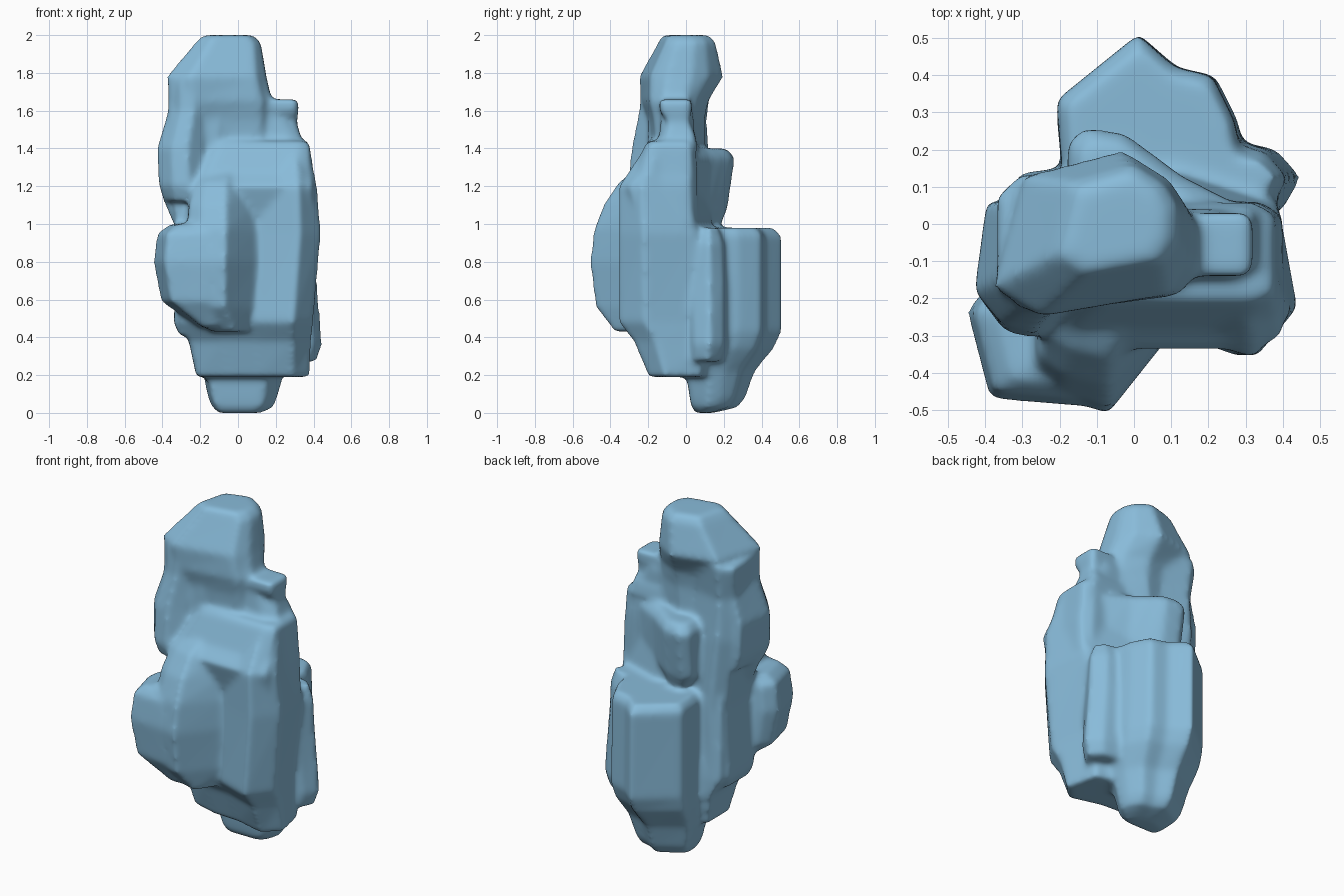
import bpy
import bmesh

if "Cube" in bpy.data.objects:
    bpy.data.objects.remove(bpy.data.objects["Cube"], do_unlink=True)

# One blue stone material
stone = bpy.data.materials.new("blue stone")
stone.use_nodes = True
colour = (0.25, 0.50, 0.70, 1)
stone.diffuse_color = colour
stone.node_tree.nodes["Principled BSDF"].inputs["Base Color"].default_value = colour


def make_column(name, outline, levels):
    """Loft a plan outline through levels of (z, left, right, front, back)."""
    xs = [p[0] for p in outline]
    ys = [p[1] for p in outline]
    width, depth = max(xs) - min(xs), max(ys) - min(ys)
    bm = bmesh.new()
    rings = []
    for z, left, right, front, back in levels:
        ring = []
        for x, y in outline:
            u = (x - min(xs)) / width
            v = (y - min(ys)) / depth
            ring.append(bm.verts.new((left + u * (right - left),
                                      front + v * (back - front), z)))
        rings.append(ring)
    bm.faces.new(list(reversed(rings[0])))
    bm.faces.new(rings[-1])
    count = len(outline)
    for low, high in zip(rings, rings[1:]):
        for i in range(count):
            j = (i + 1) % count
            bm.faces.new((low[i], low[j], high[j], high[i]))
    bmesh.ops.recalc_face_normals(bm, faces=bm.faces[:])
    mesh = bpy.data.meshes.new(name)
    bm.to_mesh(mesh)
    bm.free()
    obj = bpy.data.objects.new(name, mesh)
    bpy.context.collection.objects.link(obj)
    return obj


# Outline corners run anticlockwise from the front left
block = [(.1, 0), (.9, 0), (1, .1), (1, .9), (.9, 1), (.1, 1), (0, .9), (0, .1)]

parts = []

# Tall stone at the back with a sloping cap
parts.append(make_column(
    "tall_stone",
    [(-.42, -.17), (-.28, -.25), (.1, -.19), (.16, -.1),
     (.16, .03), (.1, .12), (-.04, .2), (-.33, .13)],
    [(.9, -.3, .1, -.2, .08), (1.12, -.4, .15, -.2, .09),
     (1.4, -.42, .18, -.2, .1), (1.55, -.38, .18, -.21, .1),
     (1.65, -.37, .18, -.24, .12), (1.78, -.38, .15, -.25, .2),
     (1.96, -.23, .12, -.15, .16), (2, -.19, .08, -.13, .13)]))

# Upright edge of the tall stone, hanging lower at the front
parts.append(make_column(
    "tall_stone_edge",
    [(-.43, -.18), (-.36, -.28), (-.28, -.3), (-.2, -.22), (-.2, .05), (-.4, .08)],
    [(1.12, -.39, -.22, -.28, .05), (1.2, -.42, -.18, -.31, .06),
     (1.4, -.43, -.18, -.29, .06), (1.6, -.37, -.16, -.25, .06),
     (1.75, -.37, -.16, -.24, .06)]))

# Ridge running down under the tall stone
parts.append(make_column(
    "back_ridge",
    [(-.33, -.16), (-.05, -.16), (-.05, .1), (-.26, .13), (-.33, .07)],
    [(.41, -.31, -.08, -.16, .1), (.48, -.34, -.05, -.16, .14),
     (.9, -.32, -.05, -.2, .14), (1.3, -.36, -.1, -.2, .13),
     (1.55, -.36, -.1, -.2, .11), (1.75, -.37, -.1, -.16, .14)]))

# Broad main stone at the front
parts.append(make_column(
    "main_stone",
    [(-.3, -.2), (-.1, -.27), (.1, -.28), (.32, -.35),
     (.43, -.22), (.38, .05), (.1, .14), (-.3, .1)],
    [(.19, -.22, .38, -.2, .14), (.38, -.26, .39, -.28, .18),
     (.48, -.32, .4, -.36, .18), (.95, -.31, .44, -.36, .15),
     (1.2, -.24, .42, -.36, .1), (1.42, -.14, .38, -.21, .06),
     (1.45, -.1, .34, -.15, .04)]))

# Sloping top of the main stone, ending in a step
parts.append(make_column(
    "main_stone_top", block,
    [(1, -.22, .4, -.28, .06), (1.2, -.24, .4, -.34, .06),
     (1.27, -.22, .39, -.28, .06), (1.41, -.15, .38, -.22, .05),
     (1.44, -.14, .37, -.2, .04)]))

# Upright ridge on the front
parts.append(make_column(
    "front_ridge",
    [(-.27, -.4), (-.2, -.46), (-.07, -.5), (.1, -.28), (.05, -.1), (-.27, -.1)],
    [(.43, -.14, .08, -.38, -.1), (.56, -.27, .1, -.48, -.1),
     (.8, -.28, .11, -.51, -.1), (.97, -.27, .11, -.49, -.1),
     (1.1, -.26, .1, -.44, -.1), (1.22, -.23, .08, -.36, -.1),
     (1.28, -.18, .06, -.28, -.1)]))

# Lobe on the right of the ridge
parts.append(make_column(
    "side_lobe",
    [(-.44, -.23), (-.38, -.46), (-.15, -.48), (-.1, -.15), (-.38, -.16)],
    [(.45, -.2, -.1, -.4, -.15), (.59, -.41, -.1, -.47, -.15),
     (.8, -.45, -.1, -.49, -.15), (.95, -.43, -.12, -.47, -.16),
     (1, -.36, -.14, -.43, -.18)]))

# Low stone at the back, tapering to the foot
parts.append(make_column(
    "low_back_stone",
    [(-.17, .05), (.2, .05), (.3, .2), (.28, .3), (.22, .41),
     (.12, .43), (.02, .51), (-.2, .35)],
    [(0, -.11, .13, .05, .15), (.03, -.14, .19, .03, .28),
     (.08, -.16, .21, .02, .32), (.22, -.19, .25, 0, .37),
     (.34, -.21, .29, 0, .47), (.43, -.21, .3, 0, .51),
     (.94, -.21, .29, 0, .51), (.98, -.18, .27, .03, .47)]))

# Narrow side stone beside it
parts.append(make_column(
    "side_stone", [(0, .1), (.8, 0), (1, .5), (.75, .9), (.4, 1), (0, 1)],
    [(.27, .2, .42, .04, .19), (.36, .18, .45, .03, .22),
     (.7, .18, .42, .03, .22), (.9, .18, .41, .04, .21),
     (.98, .2, .38, .07, .18)]))

# Knob on the back, sloping off to one side
parts.append(make_column(
    "back_knob",
    [(0, 0), (1, 0), (1, .2), (.67, .5), (.5, .73), (.33, .95), (.1, 1), (0, .85)],
    [(.98, -.1, .15, 0, .18), (1.08, -.17, .28, 0, .22),
     (1.35, -.18, .28, 0, .26), (1.4, -.14, .2, 0, .22)]))

# Small stone on the shoulder, with a ledge joining it to the tall stone
parts.append(make_column(
    "shoulder_stone", block,
    [(1.4, .05, .36, -.16, .06), (1.47, .08, .33, -.12, .05),
     (1.54, .1, .31, -.1, .02), (1.6, .12, .32, -.14, .03),
     (1.66, .16, .32, -.14, .03)]))
parts.append(make_column(
    "shoulder_ledge", block,
    [(1.38, -.15, .3, -.16, .04), (1.48, -.12, .3, -.14, .04),
     (1.58, -.1, .24, -.13, .04)]))

# Fuse the stones into one worn cluster
bpy.ops.object.select_all(action="DESELECT")
for part in parts:
    part.select_set(True)
cluster = parts[0]
bpy.context.view_layer.objects.active = cluster
bpy.ops.object.join()
cluster.name = "stone_cluster"
remesh = cluster.modifiers.new("fuse", "REMESH")
remesh.mode = "VOXEL"
remesh.voxel_size = 0.014
bpy.ops.object.modifier_apply(modifier=remesh.name)
soften = cluster.modifiers.new("soften", "SMOOTH")
soften.factor = 0.5
soften.iterations = 16
bpy.ops.object.modifier_apply(modifier=soften.name)
cluster.data.materials.clear()
cluster.data.materials.append(stone)
bpy.ops.object.shade_smooth()
